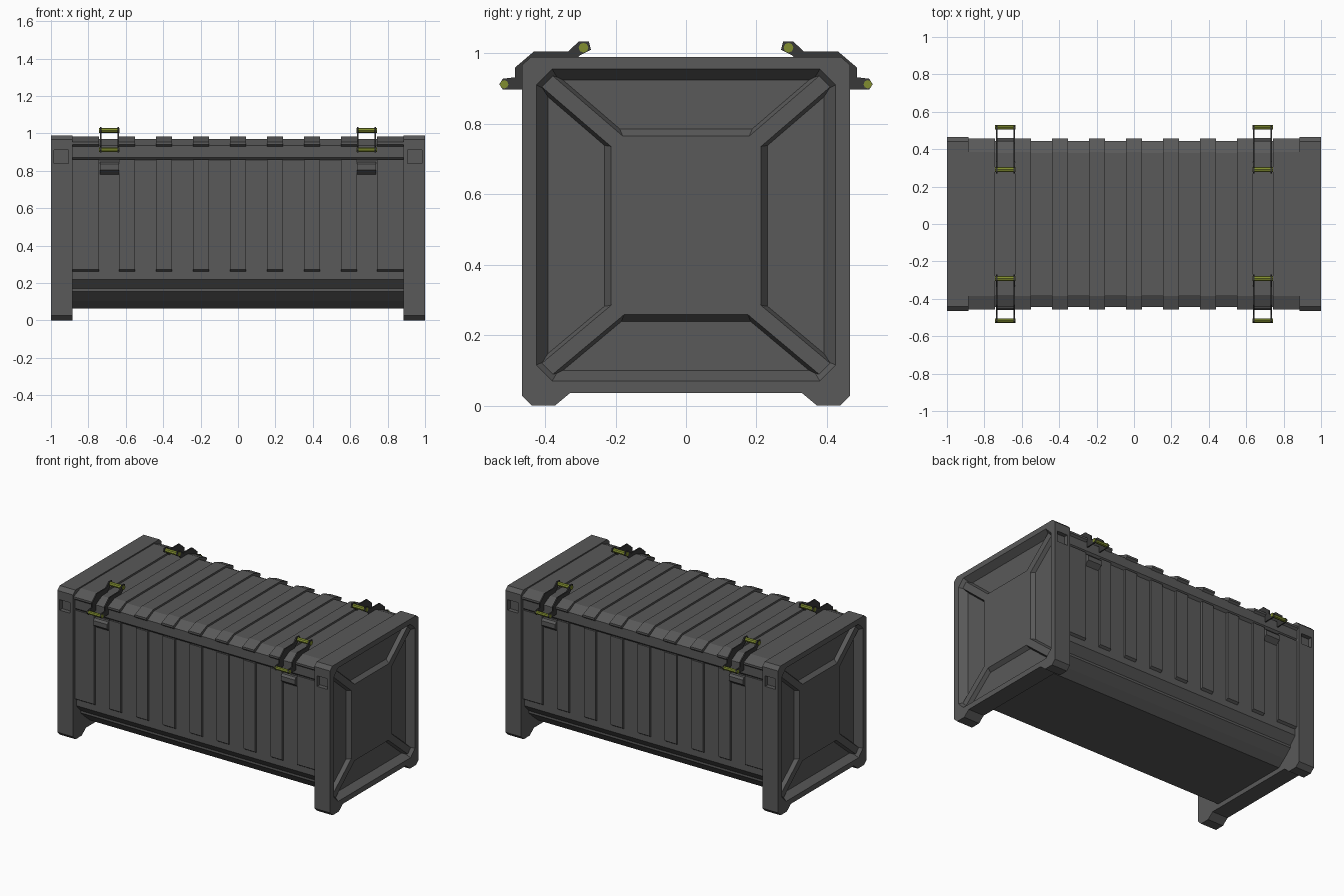
import bpy, bmesh, math
from mathutils import Vector

if "Cube" in bpy.data.objects:
    bpy.data.objects.remove(bpy.data.objects["Cube"])

green = bpy.data.materials.new("olive_pin")
green.diffuse_color = (0.22, 0.27, 0.03, 1)
green.use_nodes = True
green.node_tree.nodes["Principled BSDF"].inputs["Base Color"].default_value = green.diffuse_color
dark = bpy.data.materials.new("dark_strap")
dark.diffuse_color = (0.04, 0.04, 0.04, 1)
dark.use_nodes = True
dark.node_tree.nodes["Principled BSDF"].inputs["Base Color"].default_value = dark.diffuse_color
shell = bpy.data.materials.new("charcoal_shell")
shell.diffuse_color = (0.1, 0.1, 0.1, 1)
shell.use_nodes = True
shell.node_tree.nodes["Principled BSDF"].inputs["Base Color"].default_value = shell.diffuse_color


def loft(name, rings, mat=shell):
    """Closed solid through rings of equal point count."""
    bm = bmesh.new()
    vs = [[bm.verts.new(p) for p in r] for r in rings]
    n = len(rings[0])
    for a, b in zip(vs, vs[1:]):
        for i in range(n):
            j = (i + 1) % n
            bm.faces.new((a[i], a[j], b[j], b[i]))
    bm.faces.new(vs[0])
    bm.faces.new(vs[-1])
    bmesh.ops.recalc_face_normals(bm, faces=bm.faces)
    me = bpy.data.meshes.new(name)
    bm.to_mesh(me)
    bm.free()
    me.materials.append(mat)
    ob = bpy.data.objects.new(name, me)
    bpy.context.collection.objects.link(ob)
    return ob


def prism(name, pts, x0, x1, mat=shell):
    return loft(name, [[(x, y, z) for y, z in pts] for x in (x0, x1)], mat)


def sym(half):
    """Mirror a half profile across y = 0."""
    return half + [(-y, z) for y, z in reversed(half)]


def octagon(x, hy, z0, z1, c):
    pts = sym([(hy - c, z1), (hy, z1 - c), (hy, z0 + c), (hy - c, z0)])
    return [(x, y, z) for y, z in pts]


def cut(ob, cutters):
    for c in cutters:
        m = ob.modifiers.new("cut", 'BOOLEAN')
        m.operation, m.solver, m.object = 'DIFFERENCE', 'EXACT', c
    dg = bpy.context.evaluated_depsgraph_get()
    me = bpy.data.meshes.new_from_object(ob.evaluated_get(dg))
    ob.modifiers.clear()
    ob.data = me
    for c in cutters:
        bpy.data.objects.remove(c)


# main body with lid lip and stepped underside
prism("body", sym([(0.38, 0.97), (0.445, 0.935), (0.445, 0.872), (0.43, 0.857),
                   (0.43, 0.22), (0.385, 0.17), (0.385, 0.155), (0.33, 0.105),
                   (0.28, 0.065)]), -0.89, 0.89)

# raised ribs over the lid and down both walls
spans = [(i * 0.1975 - 0.043, i * 0.1975 + 0.043) for i in range(-3, 4)]
spans += [(-0.89, -0.743), (0.743, 0.89)]
lid_rib = sym([(0.385, 0.982), (0.458, 0.953), (0.458, 0.94), (0.44, 0.925)])
for x0, x1 in spans:
    prism("lid_rib", lid_rib, x0, x1)
    for s in (-1, 1):
        prism("wall_rib", [(s * 0.42, 0.86), (s * 0.445, 0.86),
                           (s * 0.445, 0.272), (s * 0.42, 0.255)], x0, x1)

# end frames with feet, recessed panel and corner pockets
frame = sym([(0.44, 0.99), (0.465, 0.967), (0.465, 0.027), (0.437, 0),
             (0.372, 0), (0.33, 0.035)])
for e in (-1, 1):
    end = prism("end_frame", frame, e * 0.885, e * 1.0)
    cutters = [loft("recess_cutter", [octagon(e * 0.955, 0.392, 0.1, 0.925, 0.03),
                                      octagon(e * 1.0, 0.425, 0.07, 0.955, 0.045),
                                      octagon(e * 1.03, 0.425, 0.07, 0.955, 0.045)])]
    for s in (-1, 1):
        cutters.append(prism("pocket_cutter", [(s * 0.437, 0.84), (s * 0.5, 0.84),
                                               (s * 0.5, 0.91), (s * 0.437, 0.91)],
                             e * 0.905, e * 0.983))
    cut(end, cutters)
    # raised centre plate
    loft("end_plate", [octagon(e * 0.95, 0.235, 0.235, 0.79, 0.03),
                       octagon(e * 0.98, 0.213, 0.258, 0.765, 0.03)])
    # diagonal braces from plate corners to frame corners
    for s in (-1, 1):
        for a, b in (((0.19, 0.745), (0.405, 0.93)), ((0.19, 0.275), (0.405, 0.095))):
            p, q = Vector((0, s * a[0], a[1])), Vector((0, s * b[0], b[1]))
            d = (q - p).normalized()
            n = Vector((0, -d.z, d.y))
            X = Vector((e, 0, 0))
            loft("diagonal_brace", [[o - n * 0.036 + X * 0.945, o + n * 0.036 + X * 0.945,
                                     o + n * 0.022 + X * 0.98, o - n * 0.022 + X * 0.98]
                                    for o in (p, q)])

# latches: paired side plates, olive pins, and catch block on the wall
plate = [(0.276, 1.034), (0.304, 1.034), (0.335, 1.005), (0.432, 1.005),
         (0.485, 0.96), (0.485, 0.932), (0.52, 0.928), (0.53, 0.912),
         (0.52, 0.897), (0.446, 0.897), (0.446, 0.936), (0.38, 0.971),
         (0.325, 0.972), (0.3, 0.995), (0.27, 1.01)]
for cx in (-0.688, 0.688):
    for s in (-1, 1):
        for k in (-1, 1):
            prism("latch_side_plate", [(s * y, z) for y, z in plate],
                  cx + k * 0.043, cx + k * 0.051, dark)
        for py, pz, r in ((0.291, 1.016, 0.014), (0.516, 0.912, 0.012)):
            circle = [(s * py + r * math.cos(t * math.pi / 4),
                       pz + r * math.sin(t * math.pi / 4)) for t in range(8)]
            prism("latch_pin", circle, cx - 0.055, cx + 0.055, green)
        prism("latch_catch", [(s * 0.42, 0.848), (s * 0.448, 0.848), (s * 0.46, 0.835),
                              (s * 0.46, 0.805), (s * 0.42, 0.772)],
              cx - 0.051, cx + 0.051)
